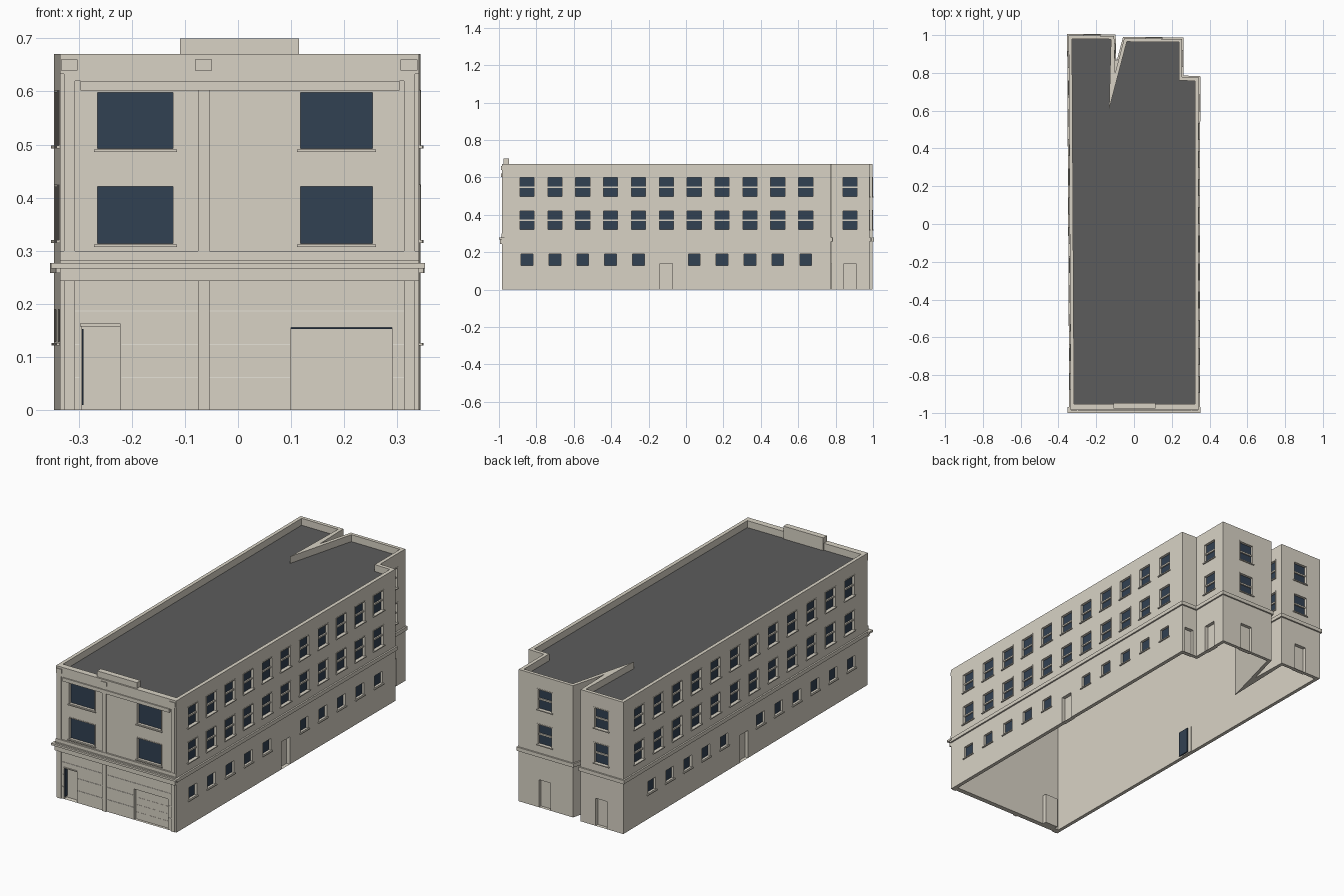
import bpy, bmesh
from mathutils import Vector

cube = bpy.data.objects.get("Cube")
if cube:
    bpy.data.objects.remove(cube, do_unlink=True)

# Flat colours
COLOURS = {
    "warm_stone": (0.69, 0.65, 0.56),
    "pale_joint": (0.82, 0.79, 0.71),
    "roof_grey": (0.107, 0.107, 0.107),
    "dark_glass": (0.031, 0.052, 0.084),
}
MATS = {}
for label, rgb in COLOURS.items():
    m = bpy.data.materials.new(label)
    m.use_nodes = True
    m.diffuse_color = (*rgb, 1)
    bsdf = next(n for n in m.node_tree.nodes if n.type == 'BSDF_PRINCIPLED')
    bsdf.inputs["Base Color"].default_value = (*rgb, 1)
    bsdf.inputs["Roughness"].default_value = 0.9
    MATS[label] = m

PARTS = {}


def part(name, colour="warm_stone"):
    if name not in PARTS:
        PARTS[name] = (bmesh.new(), colour)
    return PARTS[name][0]


def face(bm, points):
    return bm.faces.new([bm.verts.new(p) for p in points])


class Wall:
    """A wall between two plan corners; u runs along it, n points outward."""

    def __init__(self, a, b):
        self.a, self.b = Vector((*a, 0)), Vector((*b, 0))
        self.length = (self.b - self.a).length
        self.d = (self.b - self.a).normalized()
        self.n = Vector((self.d.y, -self.d.x, 0))
        self.axis = 0 if abs(self.d.x) > abs(self.d.y) else 1
        self.holes = []

    def u(self, world):
        k = self.axis
        return (world - self.a[k]) / (self.b[k] - self.a[k]) * self.length

    def at(self, u, z, n=0.0):
        p = self.a + self.d * u + self.n * n
        return (p.x, p.y, z)

    def box(self, name, u0, u1, z0, z1, n0, n1, colour="warm_stone"):
        bm = part(name, colour)
        v = [bm.verts.new(self.at(u, z, n)) for n in (n0, n1) for z in (z0, z1) for u in (u0, u1)]
        for q in ("4576", "1023", "0154", "2673", "0462", "1375"):
            bm.faces.new([v[int(c)] for c in q])

    def opening(self, u, w, z0, z1, depth, fill, colour):
        u0, u1 = round(u - w / 2, 4), round(u + w / 2, 4)
        self.holes.append((u0, u1, z0, z1))
        rim = [(u0, z0), (u1, z0), (u1, z1), (u0, z1)]
        for i in range(4):
            p, q = rim[i], rim[(i + 1) % 4]
            face(part("opening_reveals"), [self.at(*p), self.at(*q), self.at(*q, -depth), self.at(*p, -depth)])
        face(part(fill, colour), [self.at(*p, -depth) for p in rim])
        return u0, u1

    def trim(self, u0, u1, z0, z1, t, out):
        for l, r in ((u0 - t, u0), (u1, u1 + t)):
            self.box("window_trim", l, r, z0, z1 + t, 0, out)
        self.box("window_trim", u0, u1, z1, z1 + t, 0, out)

    def sill(self, u0, u1, z):
        self.box("window_sills", u0 - 0.007, u1 + 0.007, z - 0.005, z, -0.008, 0.006)

    def sash_window(self, world, z0):
        z1 = z0 + 0.1
        u0, u1 = self.opening(self.u(world), 0.076, z0, z1, 0.012, "window_glass", "dark_glass")
        mid = (z0 + z1) / 2
        self.box("window_sashes", u0, u1, mid - 0.004, mid + 0.004, -0.012, -0.005)
        self.trim(u0, u1, z0, z1, 0.005, 0.0012)
        self.sill(u0, u1, z0)

    def column(self, world):
        for z0 in (0.32, 0.498):
            self.sash_window(world, z0)

    def small_window(self, world):
        u0, u1 = self.opening(self.u(world), 0.063, 0.129, 0.19, 0.012, "window_glass", "dark_glass")
        self.sill(u0, u1, 0.127)

    def door(self, world, w=0.066, h=0.14):
        self.opening(self.u(world), w, 0, h, 0.022, "side_doors", "warm_stone")

    def build(self, top):
        bm = part("outer_walls")
        us = sorted({0, self.length, *[x for h in self.holes for x in h[:2]]})
        zs = sorted({0, top, *[x for h in self.holes for x in h[2:]]})
        for u0, u1 in zip(us, us[1:]):
            for z0, z1 in zip(zs, zs[1:]):
                cu, cz = (u0 + u1) / 2, (z0 + z1) / 2
                if not any(h[0] < cu < h[1] and h[2] < cz < h[3] for h in self.holes):
                    face(bm, [self.at(u0, z0), self.at(u1, z0), self.at(u1, z1), self.at(u0, z1)])


# Plan outline with the rear notch and stepped corner
TOP, ROOF = 0.67, 0.635
OUTER = [(-.335, -.978), (.341, -.978), (.343, .775), (.255, .778), (.255, .98),
         (-.052, .982), (-.1, .8), (-.105, .996), (-.346, .998)]
INNER = [(-.317, -.953), (.322, -.953), (.324, .757), (.237, .76), (.237, .963),
         (-.038, .965), (-.132, .608), (-.122, .978), (-.328, .98)]
N = len(OUTER)
walls = [Wall(OUTER[i], OUTER[(i + 1) % N]) for i in range(N)]
front, right, step, rear_right, back_right, notch_a, notch_b, back_left, left = walls

# Side windows and doors
for i in range(11):
    y = -0.85 + 0.149 * i
    right.column(y)
    if i == 5:
        right.door(y)
    else:
        right.small_window(y)
for i in range(12):
    left.column(0.87 - 0.155 * i)
    if i == 5:
        left.door(0.02)
    else:
        left.small_window(0.768 - 0.147 * i)

# Glazed inner face of the left door
u = left.u(0.0)
left.box("left_door_inner_glass", u - 0.03, u + 0.03, 0.005, 0.138, -0.028, -0.022, "dark_glass")

# Rear windows and doors
for w, c in ((rear_right, 0.877), (back_right, 0.107), (back_left, -0.222)):
    w.column(c)
    w.door(c)
step.door(0.3, 0.05)
notch_b.column(0.91)

# Front: large windows
for x0, x1 in ((-0.264, -0.122), (0.118, 0.253)):
    for z0, z1 in ((0.314, 0.421), (0.493, 0.598)):
        u0, u1 = front.opening(front.u((x0 + x1) / 2), x1 - x0, z0, z1, 0.014, "front_glass", "dark_glass")
        front.box("window_sills", u0 - 0.007, u1 + 0.007, z0 - 0.007, z0 - 0.002, -0.01, 0.006)
        front.trim(u0, u1, z0, z1, 0.004, 0.002)

# Front entrance, with a glazed side, and the loading door
u0, u1 = front.opening(front.u(-0.258), 0.073, 0, 0.158, 0.045, "front_door", "warm_stone")
front.box("entrance_side_glass", u0 + 0.001, u0 + 0.004, 0.01, 0.153, -0.043, -0.004, "dark_glass")
front.box("entrance_lintel", u0 - 0.003, u1, 0.158, 0.163, -0.01, 0.004)
u0, u1 = front.opening(front.u(0.195), 0.19, 0, 0.156, 0.014, "loading_door", "warm_stone")
front.box("loading_door_gap", u0, u1, 0.153, 0.156, -0.014, -0.01, "dark_glass")
cw, rh = (u1 - u0) / 3, 0.15 / 4
for c in range(3):
    for r in range(4):
        front.box("loading_door_panels", u0 + c * cw + 0.002, u0 + (c + 1) * cw - 0.002,
                  r * rh + 0.001, (r + 1) * rh - 0.001, -0.014, -0.013)


def front_box(name, x0, x1, z0, z1, n1, n0=0.0, colour="warm_stone"):
    front.box(name, front.u(x0), front.u(x1), z0, z1, n0, n1, colour)


# Front pilasters, bands and blocks
for x0, x1 in ((-0.327, -0.307), (-0.075, -0.054), (0.312, 0.333)):
    front_box("front_pilasters", x0, x1, 0, 0.243, 0.006)
    front_box("front_pilasters", x0, x1, 0.30, 0.633, 0.006)
    front_box("cornice_blocks", x0 - 0.006, x1 + 0.005, 0.639, 0.66, 0.01)
for x0, x1 in ((-0.335, -0.327), (0.333, 0.341)):
    front_box("front_pilasters", x0, x1, 0, 0.243, 0.003)
    front_box("front_pilasters", x0, x1, 0.30, 0.633, 0.003)
front_box("front_cornice", -0.335, 0.341, 0.633, TOP, 0.006)
front_box("front_upper_band", -0.296, 0.304, 0.602, 0.62, 0.01)
front_box("front_upper_band", -0.327, 0.333, 0.62, 0.633, 0.004)
front_box("front_lower_band", -0.335, 0.341, 0.283, 0.30, 0.008)
front_box("front_frieze", -0.335, 0.341, 0.277, 0.283, 0.012)
front_box("front_frieze", -0.335, 0.341, 0.243, 0.267, 0.016)
front_box("front_ledge", -0.352, 0.352, 0.267, 0.277, 0.022, -0.008)
front_box("roof_sign_block", -0.109, 0.115, 0.632, 0.70, -0.002, -0.031)

# Pale joints across the lower front
gaps = [(-0.335, -0.298), (-0.219, 0.098), (0.292, 0.341)]
for z, spans in ((0.187, [(-0.335, 0.341)]), (0.124, gaps), (0.062, gaps)):
    for x0, x1 in spans:
        front_box("front_joints", x0, x1, z - 0.001, z + 0.001, 0.002, 0, "pale_joint")

# Belt course round the other walls
for w in walls[1:]:
    w.box("belt_course", -0.007, w.length + 0.007, 0.258, 0.277, 0, 0.008)

# Walls, parapet, inner wall skin and roof
for w in walls:
    w.build(TOP)
for i in range(N):
    j = (i + 1) % N
    a, b, c, d = OUTER[i], OUTER[j], INNER[j], INNER[i]
    face(part("parapet"), [(*a, TOP), (*b, TOP), (*c, TOP), (*d, TOP)])
    face(part("parapet"), [(*d, TOP), (*c, TOP), (*c, ROOF), (*d, ROOF)])
    face(part("inner_walls"), [(*d, ROOF), (*c, ROOF), (*c, 0), (*d, 0)])
    face(part("inner_walls"), [(*d, 0), (*c, 0), (*b, 0), (*a, 0)])
face(part("roof", "roof_grey"), [(*p, ROOF) for p in INNER])

# Turn every part into an object
for name, (bm, colour) in PARTS.items():
    bmesh.ops.remove_doubles(bm, verts=bm.verts, dist=0.00001)
    mesh = bpy.data.meshes.new(name)
    bm.to_mesh(mesh)
    bm.free()
    mesh.materials.append(MATS[colour])
    bpy.context.scene.collection.objects.link(bpy.data.objects.new(name, mesh))
